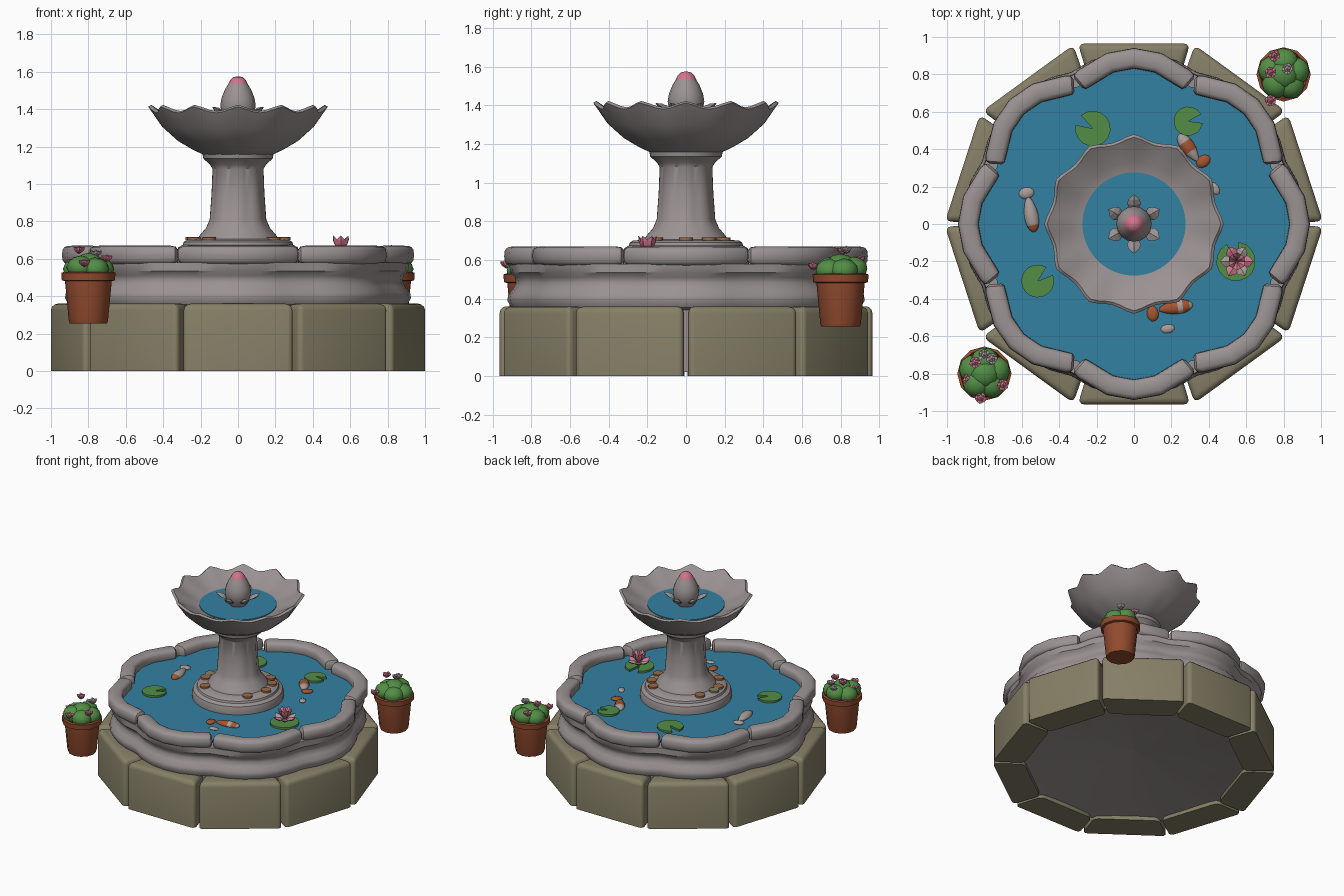
import bpy, bmesh, math
from math import sin, cos, pi, radians
from mathutils import Matrix

if "Cube" in bpy.data.objects:
    bpy.data.objects.remove(bpy.data.objects["Cube"])


def mat(name, r, g, b):
    m = bpy.data.materials.new(name)
    m.diffuse_color = (r, g, b, 1)
    m.use_nodes = True
    m.node_tree.nodes["Principled BSDF"].inputs["Base Color"].default_value = m.diffuse_color
    return m


STONE = mat("grey stone", .33, .29, .29)
BLOCK = mat("khaki stone", .24, .215, .135)
WATER = mat("blue water", .034, .22, .36)
GREEN = mat("leaf green", .085, .27, .06)
CLAY = mat("terracotta", .29, .07, .028)
PINK = mat("blossom pink", .62, .18, .26)
PALE = mat("pale fish", .40, .34, .32)
ORANGE = mat("fish orange", .38, .09, .03)
COPPER = mat("copper coin", .34, .14, .06)


def finish(name, bm, mats, angle=35):
    bmesh.ops.remove_doubles(bm, verts=bm.verts, dist=1e-5)
    bmesh.ops.recalc_face_normals(bm, faces=bm.faces)
    me = bpy.data.meshes.new(name)
    bm.to_mesh(me)
    bm.free()
    ob = bpy.data.objects.new(name, me)
    bpy.context.collection.objects.link(ob)
    for m in (mats if isinstance(mats, list) else [mats]):
        me.materials.append(m)
    if angle:
        bpy.ops.object.select_all(action='DESELECT')
        ob.select_set(True)
        bpy.context.view_layer.objects.active = ob
        bpy.ops.object.shade_smooth_by_angle(angle=radians(angle))
    return ob


def loft(rings, closed=True):
    """Skin a list of closed point rings; end rings are capped."""
    bm = bmesh.new()
    vs = [[bm.verts.new(p) for p in ring] for ring in rings]
    n = len(vs[0])
    for a, b in zip(vs, vs[1:]):
        for i in range(n):
            bm.faces.new((a[i], a[(i + 1) % n], b[(i + 1) % n], b[i]))
    if closed:
        bm.faces.new(vs[0])
        bm.faces.new(vs[-1])
    return bm


def lathe(profile, segs, fr=lambda t: 0, fz=lambda t: 0, c=(0, 0)):
    """Profile of (radius, height, wave weight) turned about z."""
    rings = []
    for r, z, w in profile:
        r = max(r, .0005)
        rings.append([(c[0] + r * (1 + w * fr(t)) * cos(t), c[1] + r * (1 + w * fr(t)) * sin(t),
                       z + w * fz(t)) for t in (2 * pi * i / segs for i in range(segs))])
    return loft(rings)


def ball(name, loc, size, m, turn=0, sub=2, angle=35):
    bm = bmesh.new()
    bmesh.ops.create_icosphere(bm, subdivisions=sub, radius=1)
    bm.transform(Matrix.Translation(loc) @ Matrix.Rotation(turn, 4, 'Z') @ Matrix.Diagonal((*size, 1)))
    return finish(name, bm, m, angle)


def petal(name, loc, turn, lift, size, m):
    """Pointed petal leaving loc outward along its local x."""
    l, w, h = size
    rings = [[(x * l, s * w * cos(a), s * h * sin(a)) for a in (0, pi / 2, pi, 1.5 * pi)]
             for x, s in ((0, .3), (.5, 1), (.75, .8), (1, .05))]
    bm = loft(rings)
    bm.transform(Matrix.Translation(loc) @ Matrix.Rotation(turn, 4, 'Z') @ Matrix.Rotation(-lift, 4, 'Y'))
    return finish(name, bm, m, 0)


# foundation: ring of ten blocks, rounded except along the ground
for k in range(10):
    outer, inner = (.965, .3), (.75, .235)
    foot = [(outer[0], -outer[1]), (outer[0], outer[1]), (inner[0], inner[1]), (inner[0], -inner[1])]
    bm = loft([[(x, y, z) for x, y in foot] for z in (0, .36)])
    bmesh.ops.recalc_face_normals(bm, faces=bm.faces)
    upper = [e for e in bm.edges if max(v.co.z for v in e.verts) > .1]
    bmesh.ops.bevel(bm, geom=upper, offset=.035, segments=3, profile=.5, affect='EDGES')
    bm.transform(Matrix.Rotation(radians(18 + 36 * k), 4, 'Z'))
    finish("foundation_block", bm, BLOCK, 60)


# basin with eight shallow lobes
def lobe(t):
    return (abs(cos(4 * t)) - 1) * .1


basin = [(0, .14, .5), (.84, .02, .5), (.86, .34, .5), (.905, .355, .5), (.925, .39, .5), (.92, .42, .5),
         (.895, .45, .5), (.88, .48, .5), (.885, .51, .5), (.91, .535, .5), (.915, .58, .6), (0, .58, .6)]
finish("basin", lathe(basin, 48, lobe), STONE, 40)
finish("basin_water", lathe([(0, .59, 1), (.88, .59, 1), (.88, .60, 1), (0, .60, 1)], 64, lobe), WATER)

# rim: eight bent coping stones with rounded ends
section = [(cos(a), sin(a)) for a in (2 * pi * i / 16 for i in range(16))]
section = [(math.copysign(abs(u) ** .65, u), math.copysign(abs(v) ** .65, v)) for u, v in section]
for k in range(8):
    rings = []
    for off, s in ((-21.6, .55), (-20.8, .9), (-19, 1), (-8.5, 1), (0, 1), (8.5, 1), (19, 1), (20.8, .9), (21.6, .55)):
        t = radians(45 * k + off)
        r = .803 + .083 * cos(4 * radians(off))
        # cross-section leans with the curve of the lobe
        n = t + math.atan(.083 * 4 * sin(4 * radians(off)) / r) * .9
        rings.append([(r * cos(t) + u * s * .055 * cos(n), r * sin(t) + u * s * .055 * sin(n),
                       .62 + v * s * .05) for u, v in section])
    finish("rim_stone", loft(rings), STONE, 35)

# pedestal and fluted column
column = [(0, .58, 0), (.325, .58, 0), (.33, .63, 0), (.32, .66, 0), (.295, .675, 0), (.29, .69, 0), (.275, .70, 0),
          (.215, .705, 0), (.205, .725, 0), (.17, .765, .5), (.15, .81, 1), (.14, .95, 1),
          (.135, 1.08, 1), (.15, 1.105, .5), (.185, 1.135, 0), (.19, 1.16, 0), (0, 1.16, 0)]
finish("pedestal", lathe(column, 48, lambda t: .05 * (abs(cos(4 * t)) - .8)), STONE, 35)


# scalloped upper bowl
def scallop(t):
    return .5 * (1 - abs(sin(6 * t))) + .25 * (1 + cos(12 * t))


bowl = [(0, 1.15, 0), (.17, 1.15, 0), (.24, 1.18, .1), (.32, 1.225, .25), (.395, 1.29, .5), (.455, 1.38, 1),
        (.44, 1.39, 1), (.39, 1.365, .5), (.33, 1.34, .2), (.265, 1.315, 0), (0, 1.31, 0)]
finish("upper_bowl", lathe(bowl, 72, lambda t: .07 * scallop(t) - .015, lambda t: .033 * scallop(t)), STONE, 50)
finish("bowl_water", lathe([(0, 1.318, 0), (.276, 1.318, 0), (.276, 1.325, 0), (0, 1.325, 0)], 48), WATER)

# bud finial with pink tip and six stone petals
bud = [(0, 1.32, 0), (.06, 1.32, 0), (.085, 1.37, 0), (.095, 1.42, 0), (.088, 1.46, 0), (.07, 1.505, 0),
       (.052, 1.535, 0), (.042, 1.555, 0), (.025, 1.571, 0), (0, 1.576, 0)]
bm = lathe(bud, 16)
for f in bm.faces:
    f.material_index = 1 if f.calc_center_median().z > 1.53 else 0
finish("bud_finial", bm, [STONE, PINK], 40)
for k in range(6):
    a = radians(30 + 60 * k)
    petal("bud_petal", (.06 * cos(a), .06 * sin(a), 1.355), a, radians(30), (.112, .037, .018), STONE)

# coins scattered on the pedestal ledge
for deg in (-129, -164, -39, 0, 29, 52, 149, 180):
    c = (.245 * cos(radians(deg)), .245 * sin(radians(deg)))
    coin = [(0, .70, 0), (.036, .70, 0), (.036, .715, 0), (.028, .716, 0), (0, .713, 0)]
    finish("coin", lathe(coin, 12, c=c), BLOCK if deg == 180 else COPPER)

# lily pads with a wedge notch
for x, y, r, notch in ((-.22, .51, .095, 150), (.29, .55, .078, 10), (-.515, -.305, .088, 40), (.545, -.2, .105, 100)):
    ring = [(0, 0)] + [(r * cos(a), r * sin(a)) for a in (radians(notch + 18 + 324 * i / 14) for i in range(15))]
    finish("lily_pad", loft([[(x + u, y + v, z) for u, v in ring] for z in (.603, .618)]), GREEN, 30)

# water lily bloom
for k in range(6):
    petal("lily_petal", (.55, -.2, .63), radians(60 * k), radians(22), (.095, .034, .014), (PINK, PALE)[k % 2])
    petal("lily_inner_petal", (.55, -.2, .635), radians(60 * k + 30), radians(62), (.10, .03, .014), PINK)

# koi: body with colour bands, tail and loose fins
for x, y, deg, half, bands, tail, tail_mat, fin in (
        (-.55, .05, -80, .095, ((.55, 1.1),), (-.575, .165), PALE, None),
        (.29, .41, 125, .085, ((-.3, .3),), (.37, .335), ORANGE, (.43, .19)),
        (.225, -.445, 8, .09, ((-1.1, .1), (.4, .75)), (.10, -.48), ORANGE, (.18, -.56))):
    rings = [[(half * u, .038 * s * cos(a), .026 * s * sin(a)) for a in (2 * pi * i / 10 for i in range(10))]
             for u, s in ((-1, .25), (-.7, .6), (-.3, .9), (.1, 1), (.4, .95), (.6, .85), (.8, .65), (.93, .4), (1, .1))]
    bm = loft(rings)
    for f in bm.faces:
        u = f.calc_center_median().x / half
        f.material_index = int(any(a < u < b for a, b in bands))
    bm.transform(Matrix.Translation((x, y, .605)) @ Matrix.Rotation(radians(deg), 4, 'Z'))
    finish("koi_body", bm, [PALE, ORANGE], 50)
    ball("koi_tail", (*tail, .605), (.042, .032, .014), tail_mat, radians(deg + 90))
    if fin:
        ball("koi_fin", (*fin, .603), (.038, .024, .01), PALE, radians(deg))

# terracotta pots with a clump of rounded leaves and blossoms
pot = [(0, .255, 0), (.1, .255, 0), (.105, .27, 0), (.125, .48, 0), (.142, .485, 0), (.145, .525, 0), (.13, .53, 0),
       (.12, .505, 0), (0, .505, 0)]
blooms = [(-.8, -.8, ((-.85, -.74, .645, PINK), (-.70, -.86, .60, PINK), (-.82, -.93, .575, PINK),
                      (-.885, -.83, .58, PINK), (-.76, -.72, .625, PALE), (-.80, -.70, .60, PALE))),
          (.8, .8, ((.73, .81, .645, PINK), (.73, .66, .565, PINK), (.82, .83, .65, PALE),
                    (.75, .90, .60, PINK)))]
for x, y, flowers in blooms:
    finish("pot", lathe(pot, 12, c=(x, y)), CLAY, 30)
    ball("plant_centre", (x, y, .56), (.085, .085, .072), GREEN, sub=2, angle=40)
    for k in range(5):
        a = radians(72 * k + 15)
        ball("plant_lobe", (x + .065 * cos(a), y + .065 * sin(a), .545 + .01 * (k % 2)), (.076, .076, .062), GREEN, a)
    for fx, fy, fz, m in flowers:
        lean = math.atan2(fy - y, fx - x)
        ball("blossom_heart", (fx, fy, fz + .002), (.022, .022, .022), m, sub=1, angle=0)
        for k in range(5):
            petal("blossom_petal", (fx, fy, fz - .01), lean + radians(72 * k), radians(42), (.042, .019, .011), m)
